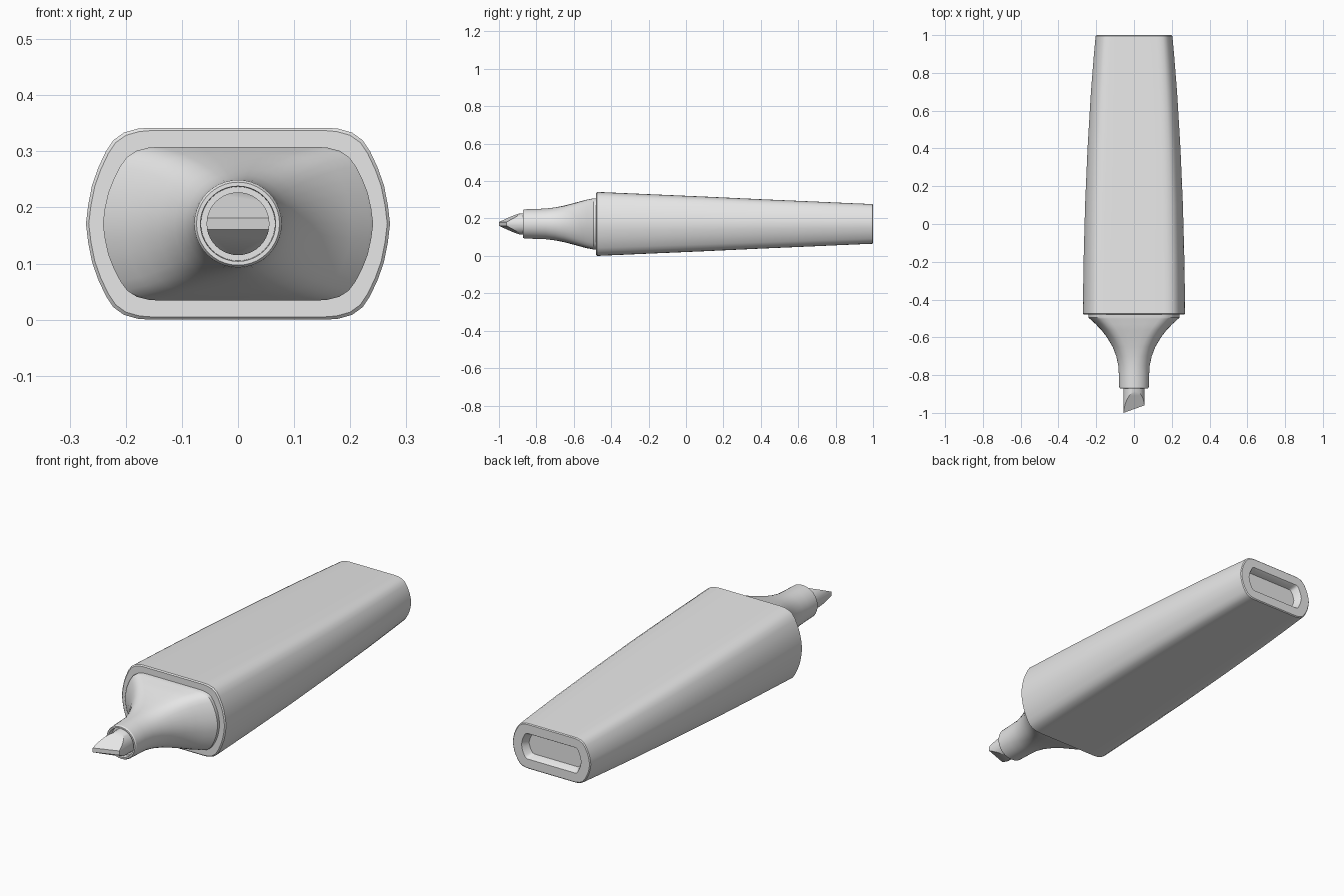
import bpy, bmesh, math
from mathutils import Vector

cube = bpy.data.objects.get("Cube")
if cube:
    bpy.data.objects.remove(cube, do_unlink=True)

MID = 0.171  # height of the long axis

grey = bpy.data.materials.new("light grey plastic")
grey.use_nodes = True
colour = (0.8, 0.8, 0.8, 1)
grey.diffuse_color = colour
grey.node_tree.nodes["Principled BSDF"].inputs["Base Color"].default_value = colour

# One quarter of the barrel section, from the side to the middle of the top
QUARTER = [(1, 0), (.985, .2), (.96, .4), (.92, .58), (.87, .75), (.82, .87),
           (.75, .95), (.66, .99), (.58, 1), (.3, 1), (0, 1)]


def section(y, hw, hh, roundness):
    """Closed ring: 0 is the barrel shape, 1 an ellipse, negative is boxier."""
    quarter = []
    for i, (px, pz) in enumerate(QUARTER):
        a = math.radians(9 * i)
        x = min(1, px + (math.cos(a) - px) * roundness)
        z = min(1, pz + (math.sin(a) - pz) * roundness)
        quarter.append((x * hw, z * hh))
    half = quarter + [(-x, z) for x, z in quarter[-2::-1]]
    ring = half + [(x, -z) for x, z in half[-2:0:-1]]
    return [Vector((x, y, z + MID)) for x, z in ring]


def loft(stations):
    bm = bmesh.new()
    rings = [[bm.verts.new(p) for p in section(*s)] for s in stations]
    for a, b in zip(rings, rings[1:]):
        for i in range(len(a)):
            j = (i + 1) % len(a)
            bm.faces.new((a[i], a[j], b[j], b[i]))
    bm.faces.new(rings[0])
    bm.faces.new(rings[-1])
    return bm


def finish(bm, name):
    bmesh.ops.recalc_face_normals(bm, faces=bm.faces)
    for f in bm.faces:
        f.smooth = True
    for e in bm.edges:
        e.smooth = e.is_manifold and e.calc_face_angle(0) < math.radians(30)
    mesh = bpy.data.meshes.new(name)
    bm.to_mesh(mesh)
    bm.free()
    mesh.materials.append(grey)
    ob = bpy.data.objects.new(name, mesh)
    bpy.context.collection.objects.link(ob)
    return ob


# Barrel: tapered, bowed sides, with a shallow recess in the back end
finish(loft([
    (-.48, .266, .166, 0), (-.475, .271, .171, 0), (-.2, .267, .159, 0),
    (.1, .259, .146, 0), (.4, .246, .132, 0), (.7, .228, .119, 0),
    (.9, .212, .110, 0), (.996, .203, .106, 0), (1, .199, .102, 0),
    (1, .155, .060, -.4), (.992, .150, .055, -.4), (.965, .140, .047, -.4),
]), "barrel")

# Neck: flares from the round nose to the barrel section, hollow at the nose
finish(loft([
    (-.46, .241, .137, 0), (-.495, .241, .137, 0), (-.502, .234, .135, .02),
    (-.53, .203, .130, .1), (-.56, .174, .122, .22), (-.6, .143, .111, .42),
    (-.65, .113, .098, .65), (-.7, .094, .088, .85), (-.75, .083, .082, 1),
    (-.8, .080, .080, 1), (-.865, .078, .078, 1), (-.871, .074, .074, 1),
    (-.871, .067, .067, 1), (-.845, .066, .066, 1),
]), "neck")

# Nib: a rod cut to a slanted chisel with a narrow blunt edge
nib = loft([(-.83, .056, .056, 1), (-1.05, .056, .056, 1)])
cuts = [((0, -.98, MID), (.36, -1, 0))]
cuts += [((0, -.98, MID + s * .01), (.18, -.5, s)) for s in (1, -1)]
for point, normal in cuts:
    geom = nib.verts[:] + nib.edges[:] + nib.faces[:]
    bmesh.ops.bisect_plane(nib, geom=geom, plane_co=point,
                           plane_no=Vector(normal).normalized(), clear_outer=True)
    bmesh.ops.holes_fill(nib, edges=[e for e in nib.edges if e.is_boundary], sides=0)
finish(nib, "nib")
